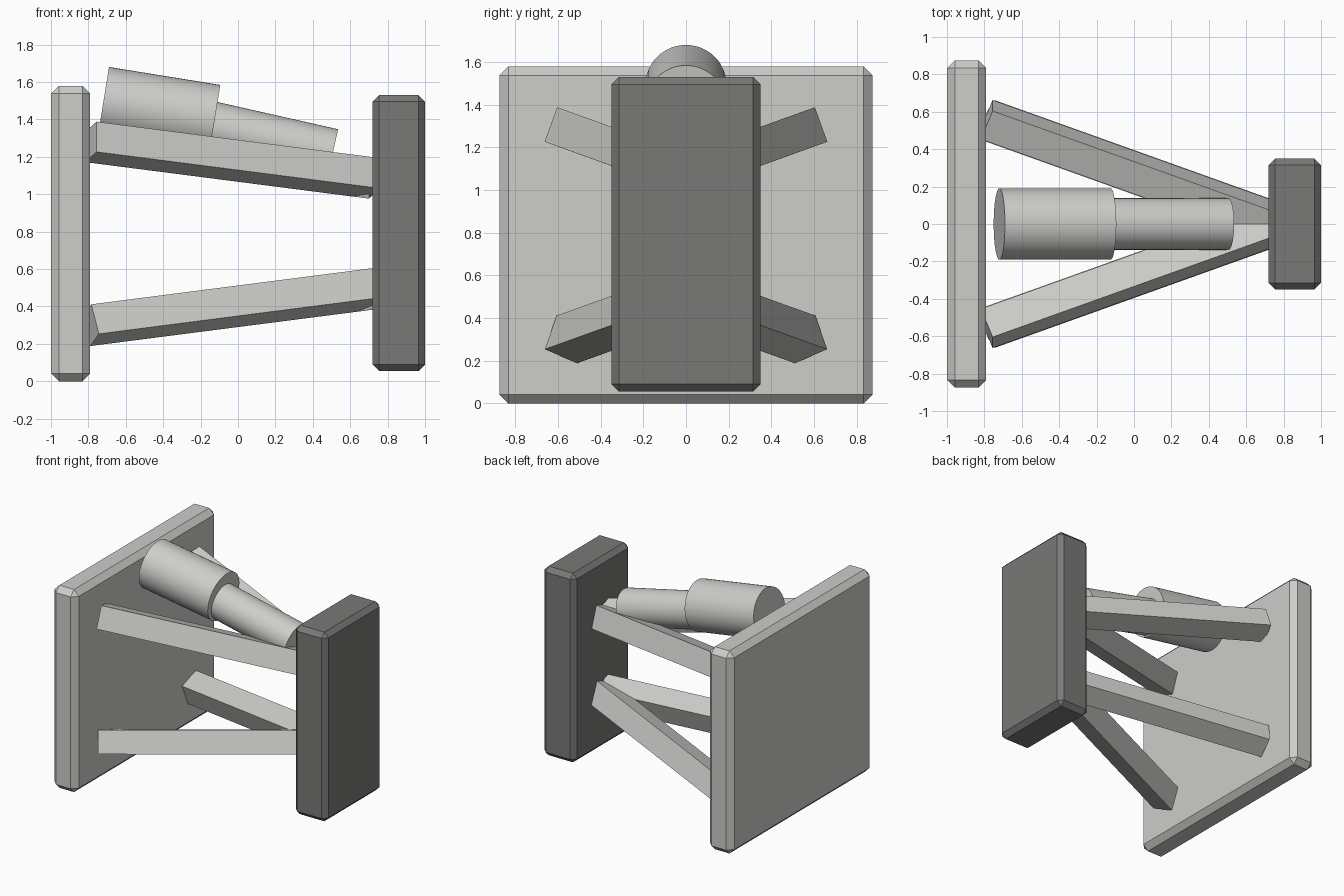
import bpy
from math import radians
from mathutils import Vector, Matrix

cube = bpy.data.objects.get("Cube")
if cube:
    bpy.data.objects.remove(cube, do_unlink=True)


def material(name, color):
    mat = bpy.data.materials.new(name)
    mat.use_nodes = True
    mat.diffuse_color = (*color, 1)
    mat.node_tree.nodes["Principled BSDF"].inputs["Base Color"].default_value = (*color, 1)
    return mat


light_grey = material("light grey", (0.61, 0.61, 0.59))
dark_grey = material("dark grey", (0.19, 0.19, 0.185))


def slab(name, low, high, bevel, mat):
    """Box between two corners with a chamfer on every edge."""
    low, high = Vector(low), Vector(high)
    bpy.ops.mesh.primitive_cube_add(size=1, location=(low + high) / 2)
    ob = bpy.context.object
    ob.name = name
    ob.scale = high - low
    bpy.ops.object.transform_apply(location=False, rotation=False, scale=True)
    mod = ob.modifiers.new("chamfer", 'BEVEL')
    mod.width, mod.segments = bevel, 1
    ob.data.materials.append(mat)


def strut(name, start, end, up, width, side):
    """Square bar from start to end, rolled towards up; side mirrors it in y."""
    start, end = Vector(start), Vector(end)
    axis = (end - start).normalized()
    up = Vector(up)
    up = (up - axis * up.dot(axis)).normalized()
    turn = Matrix((axis, up, axis.cross(up))).transposed().to_4x4()
    size = Matrix.Diagonal(((end - start).length, width, width, 1))
    flip = Matrix.Diagonal((1, side, 1, 1))
    bpy.ops.mesh.primitive_cube_add(size=1)
    ob = bpy.context.object
    ob.name = name
    ob.data.transform(flip @ Matrix.Translation((start + end) / 2) @ turn @ size)
    if side < 0:
        ob.data.flip_normals()
    ob.data.materials.append(light_grey)


def tube(name, start, end, radius):
    """Smooth closed cylinder between two points."""
    start, end = Vector(start), Vector(end)
    bpy.ops.mesh.primitive_cylinder_add(vertices=48, radius=radius, depth=(end - start).length,
                                        location=(start + end) / 2)
    ob = bpy.context.object
    ob.name = name
    ob.rotation_euler = (end - start).to_track_quat('Z', 'Y').to_euler()
    ob.data.materials.append(light_grey)
    bpy.ops.object.shade_smooth_by_angle(angle=radians(40))


# Wide plate and narrow upright
slab("mounting_plate", (-1, -0.875, 0), (-0.79, 0.875, 1.58), 0.042, light_grey)
slab("upright_block", (0.72, -0.35, 0.055), (1, 0.35, 1.53), 0.035, dark_grey)

# Four converging struts
for side, label in ((1, "right"), (-1, "left")):
    strut("upper_strut_" + label, (-0.787, -0.558, 1.28), (0.73, -0.015, 1.085),
          (0.005, 0.06, 0.16), 0.172, side)
    strut("lower_strut_" + label, (-0.787, -0.558, 0.30), (0.73, -0.015, 0.495),
          (-0.045, 0.055, 0.16), 0.172, side)

# Damper body and its rod
tube("damper_body", (-0.72, 0, 1.493), (-0.125, 0, 1.397), 0.19)
tube("damper_rod", (-0.16, 0, 1.363), (0.505, 0, 1.213), 0.138)
